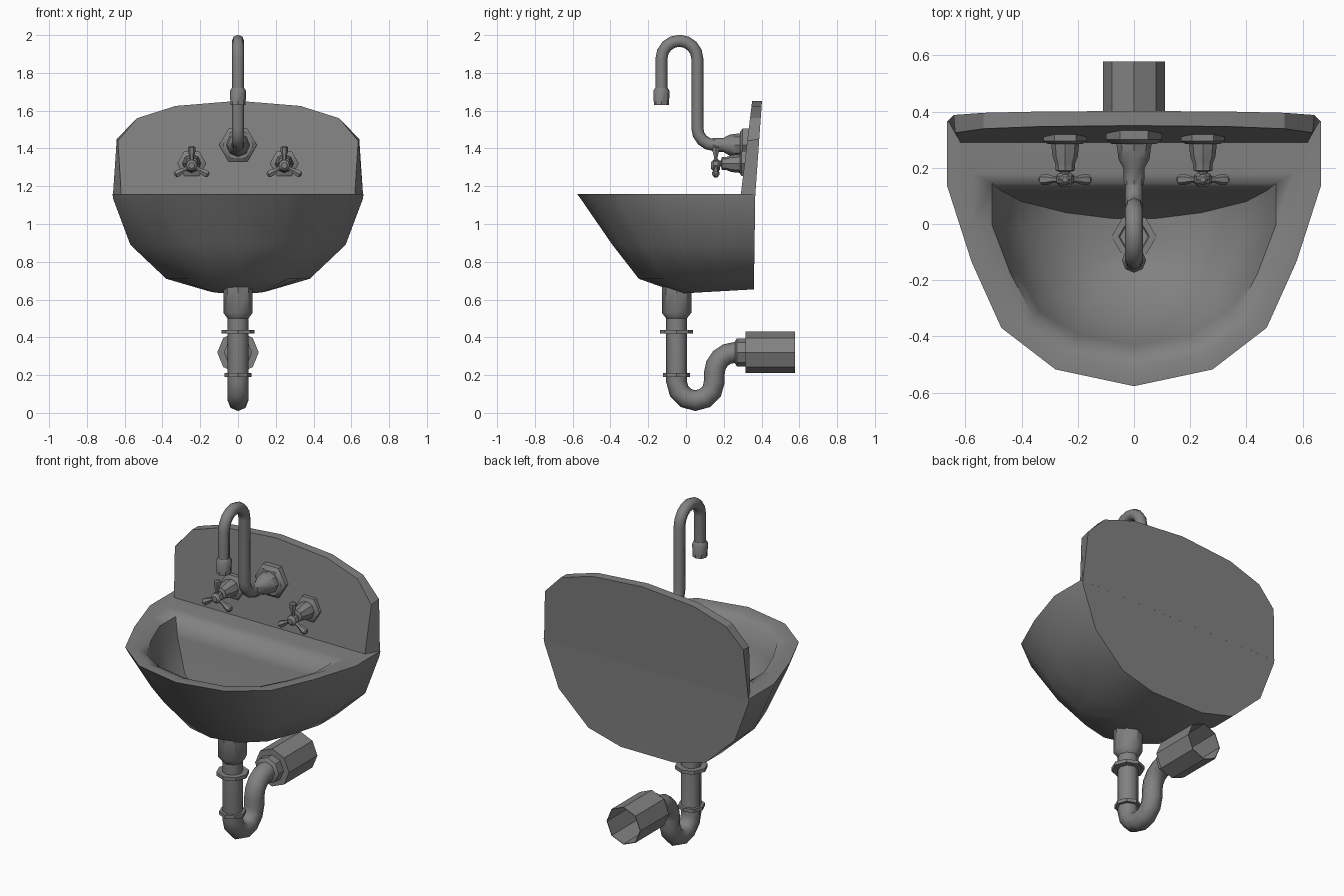
import bpy, bmesh, math
from mathutils import Vector

cube = bpy.data.objects.get("Cube")
if cube:
    bpy.data.objects.remove(cube)

grey = bpy.data.materials.new("grey")
grey.use_nodes = True
grey.diffuse_color = (0.22, 0.22, 0.22, 1)
grey.node_tree.nodes["Principled BSDF"].inputs["Base Color"].default_value = grey.diffuse_color


def loft(name, rings, caps=(True, True), angle=40):
    """Skin a list of closed rings that share a point count."""
    bm = bmesh.new()
    loops = [[bm.verts.new(p) for p in ring] for ring in rings]
    n = len(loops[0])
    for a, b in zip(loops, loops[1:]):
        for i in range(n):
            j = (i + 1) % n
            bm.faces.new((a[i], a[j], b[j], b[i]))
    for loop, cap in ((loops[0], caps[0]), (loops[-1], caps[1])):
        if cap:
            bm.faces.new(loop)
    bmesh.ops.recalc_face_normals(bm, faces=bm.faces)
    mesh = bpy.data.meshes.new(name)
    bm.to_mesh(mesh)
    bm.free()
    mesh.materials.append(grey)
    obj = bpy.data.objects.new(name, mesh)
    bpy.context.collection.objects.link(obj)
    bpy.ops.object.select_all(action='DESELECT')
    obj.select_set(True)
    bpy.context.view_layer.objects.active = obj
    bpy.ops.object.shade_smooth_by_angle(angle=math.radians(angle))
    return obj


def turned(name, centre, axis, profile, sides=8, caps=(True, True)):
    """Turn (distance, radius) pairs around an axis through centre."""
    axis = Vector(axis).normalized()
    u = Vector((1, 0, 0)) if abs(axis.x) < 0.5 else Vector((0, 1, 0))
    u = (u - axis * u.dot(axis)).normalized()
    v = axis.cross(u)
    rings = []
    for d, r in profile:
        c = Vector(centre) + axis * d
        rings.append([c + r * (u * math.cos(t) + v * math.sin(t))
                      for t in (math.tau * i / sides for i in range(sides))])
    return loft(name, rings, caps)


def tube(name, path, radius, sides=8):
    """Sweep a circle along a (y, z) path in the centre plane."""
    pts = [Vector((0, y, z)) for y, z in path]
    rings = []
    for i, p in enumerate(pts):
        t = (pts[min(i + 1, len(pts) - 1)] - pts[max(i - 1, 0)]).normalized()
        n = Vector((0, -t.z, t.y))
        rings.append([p + radius * (Vector((math.cos(a), 0, 0)) + n * math.sin(a))
                      for a in (math.tau * k / sides for k in range(sides))])
    return loft(name, rings, angle=50)


def arc(cy, cz, r, start, end, steps):
    return [(cy + r * math.cos(a), cz + r * math.sin(a)) for a in
            (math.radians(start + (end - start) * i / steps) for i in range(steps + 1))]


# Basin: one half outline, scaled at each level, outside up then inside down
HALF = [(1, 0), (1, .245), (.87, .53), (.71, .78), (.42, .937), (0, 1)]
OUTLINE = HALF + [(-u, v) for u, v in reversed(HALF[:-1])]


def basin_ring(z, w, back, front, lift=0):
    return [(u * w, back + (front - back) * v, z + lift * (1 - v)) for u, v in OUTLINE]


LEVELS = [(.632, .17, .36, -.03, .022), (.71, .38, .36, -.25), (.89, .57, .363, -.39),
          (1.13, .66, .366, -.555), (1.16, .665, .367, -.577), (1.16, .57, .18, -.51),
          (1.135, .505, .145, -.462), (1.03, .475, .12, -.43), (.85, .40, .08, -.33),
          (.74, .24, .04, -.2), (.70, .08, .02, -.12)]
loft("basin", [basin_ring(*lv) for lv in LEVELS], angle=50)
turned("drain_ring", (0, -.045, .695), (0, 0, 1), [(0, .08), (.012, .08), (.012, .055), (.004, .05)], 6)

# Splashback: leaning slab with chamfered sides
def slab_ring(half, y0, lean):
    pts = half + [(-x, z) for x, z in reversed(half[:-1])]
    return [(x, y0 + lean * (z - 1.155) / .495, z) for x, z in pts]


TOP = [(.535, 1.56), (.33, 1.625), (0, 1.652)]
loft("splashback", [slab_ring([(.662, 1.155), (.642, 1.45)] + TOP, .367, .035),
                    slab_ring([(.618, 1.155), (.636, 1.44)] + TOP, .29, .06)], angle=30)

# Spout with wall flange and nozzle
turned("spout_flange", (0, .335, 1.418), (0, -1, 0), [(0, .1), (.035, .1), (.05, .08)], 6)
turned("spout_body", (0, .30, 1.418), (0, -1, 0),
       [(0, .065), (.03, .06), (.07, .055), (.10, .038), (.16, .036)])
tube("spout_pipe", [(.17, 1.418)] + arc(.15, 1.508, .09, 270, 180, 4)
     + arc(-.035, 1.875, .095, 0, 180, 8) + [(-.13, 1.70)], .032)
turned("spout_nozzle", (0, -.13, 1.63), (0, 0, 1), [(0, .04), (.075, .043), (.09, .033)])

# Taps, mirrored, each with a three-armed handle
for side, x in (("left", .245), ("right", -.245)):
    turned(side + "_tap_flange", (x, .33, 1.32), (0, -1, 0), [(0, .077), (.035, .077), (.045, .062)], 6)
    turned(side + "_tap_body", (x, .29, 1.32), (0, -1, 0),
           [(0, .05), (.05, .045), (.075, .035), (.10, .034), (.105, .016), (.13, .016)])
    turned(side + "_tap_hub", (x, .18, 1.31), (0, -1, 0), [(0, .024), (.01, .032), (.035, .03), (.048, .016)])
    for k, deg in enumerate((90, 210, 330)):
        a = math.radians(deg)
        turned(f"{side}_tap_arm_{k + 1}", (x, .158, 1.31), (math.cos(a), 0, math.sin(a)),
               [(0, .014), (.045, .011), (.075, .02), (.095, .02), (.104, .01)], 6)

# Waste pipe, collars, trap and wall outlet
turned("waste_fitting", (0, -.05, .50), (0, 0, 1), [(0, .055), (.03, .078), (.17, .078)])
for name, z, r in (("upper_collar", .42, .088), ("lower_collar", .19, .072)):
    turned(name, (0, -.05, z), (0, 0, 1), [(0, r), (.02, r)])
tube("trap_pipe", [(-.05, .52)] + arc(.05, .165, .1, 180, 360, 6)
     + arc(.26, .21, .11, 180, 90, 4) + [(.29, .32)], .055)
turned("outlet_coupler", (0, .26, .32), (0, 1, 0), [(0, .06), (.01, .075), (.07, .075)])
turned("wall_outlet", (0, .315, .32), (0, 1, 0),
       [(0, .07), (0, .11), (.263, .11), (.263, .106), (.02, .106)])
